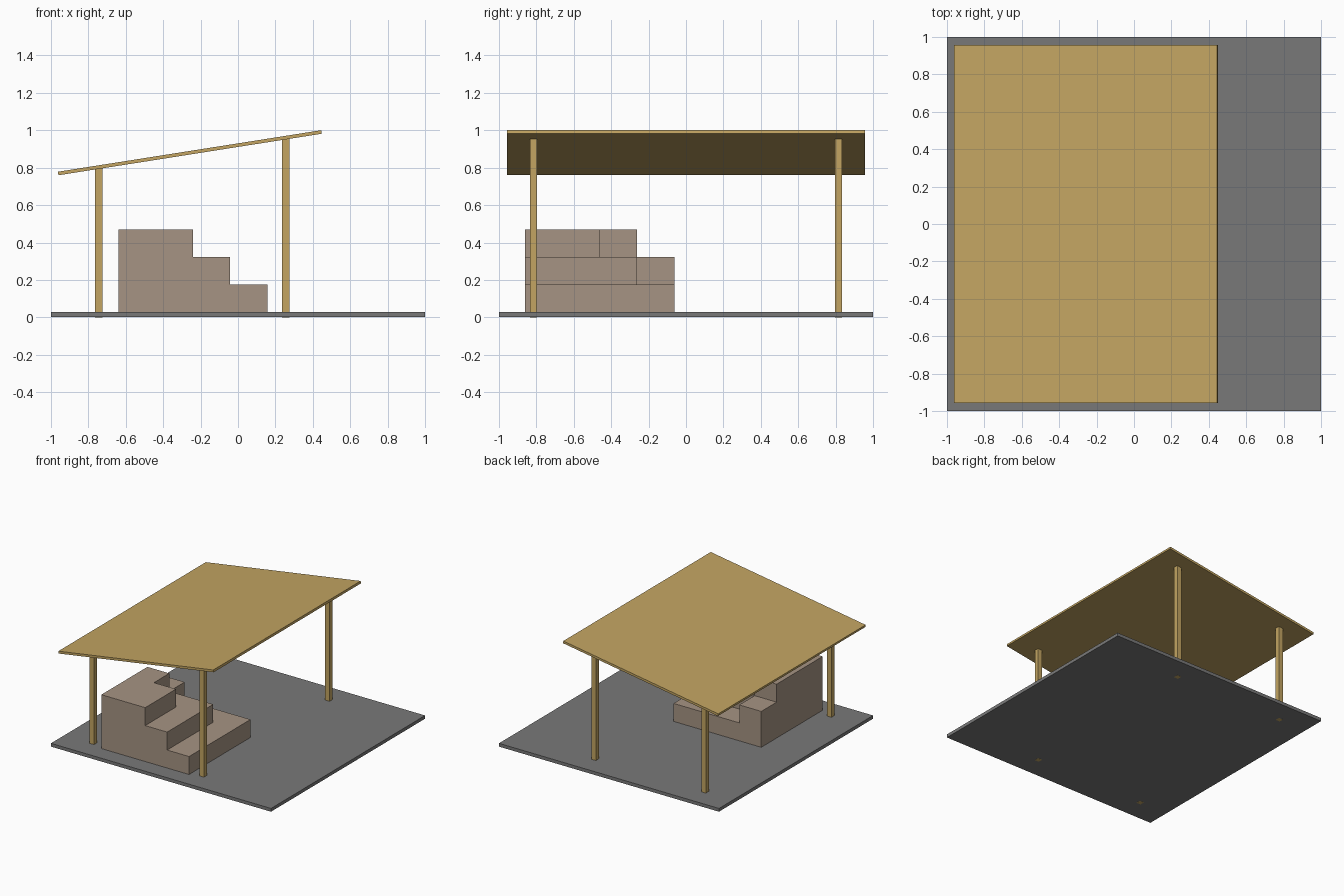
import bpy, math

if "Cube" in bpy.data.objects:
    bpy.data.objects.remove(bpy.data.objects["Cube"])


def material(name, rgb):
    m = bpy.data.materials.new(name)
    lin = [((c / 255 + 0.055) / 1.055) ** 2.4 for c in rgb]
    m.diffuse_color = (*lin, 1)
    m.use_nodes = True
    m.node_tree.nodes["Principled BSDF"].inputs["Base Color"].default_value = m.diffuse_color
    return m


WOOD = material("tan_wood", (195, 165, 98))
CRATE = material("crate_brown", (166, 148, 131))
STONE = material("slab_grey", (121, 121, 121))


def box(name, lo, hi, mat, tilt=0.0):
    """Box between two corners, optionally tilted about its centre on Y."""
    centre = [(a + b) / 2 for a, b in zip(lo, hi)]
    bpy.ops.mesh.primitive_cube_add(size=1, location=centre, rotation=(0, tilt, 0))
    ob = bpy.context.object
    ob.name = name
    ob.scale = [b - a for a, b in zip(lo, hi)]
    bpy.ops.object.transform_apply(location=False, rotation=False, scale=True)
    ob.data.materials.append(mat)
    return ob


# Ground slab, raised a hair so the post feet show underneath
box("floor_slab", (-1, -1, 0.0005), (1, 1, 0.0275), STONE)

# Four posts, taller on the right
W = 0.0195
for side, x, top in (("left", -0.745, 0.802), ("right", 0.255, 0.958)):
    for end, y in (("front", -0.815), ("back", 0.815)):
        box(f"{end}_{side}_post", (x - W, y - W, 0), (x + W, y + W, top), WOOD)

# Sloping flat roof
cx, cz, half, thick = -0.2575, 0.88, 0.7125, 0.0095
box("roof", (cx - half, -0.957, cz - thick), (cx + half, 0.957, cz + thick),
    WOOD, -math.radians(8.96))

# Stepped pile of crates: stack heights by row (front to back) and column
HEIGHTS = ((3, 3, 2, 1),
           (3, 3, 2, 1),
           (3, 2, 2, 1),
           (2, 1, 1, 1))
STEP, X0, Y0 = 0.1993, -0.64, -0.86
for r, row in enumerate(HEIGHTS):
    for c, n in enumerate(row):
        x, y = X0 + c * STEP, Y0 + r * STEP
        box(f"crate_stack_{r}_{c}", (x, y, 0.003),
            (x + STEP, y + STEP, 0.0275 + n * 0.1475), CRATE)
